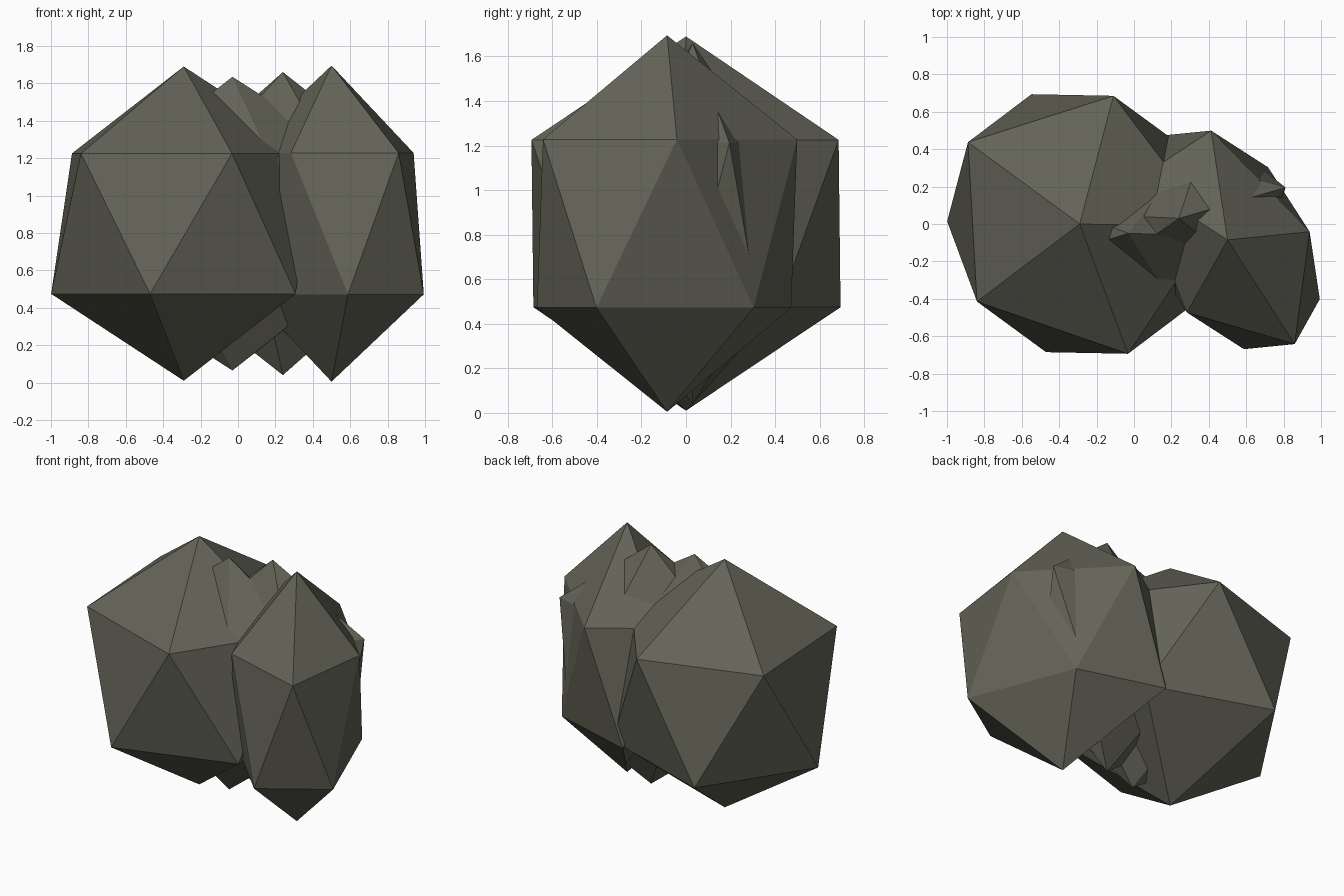
import bpy, bmesh
from mathutils import Matrix

if "Cube" in bpy.data.objects:
    bpy.data.objects.remove(bpy.data.objects["Cube"])

stone = bpy.data.materials.new("dark_olive_stone")
stone.diffuse_color = (0.125, 0.125, 0.096, 1.0)
stone.use_nodes = True
stone.node_tree.nodes["Principled BSDF"].inputs["Base Color"].default_value = stone.diffuse_color


def boulder(name, centre, u, v, half_height):
    """Stretched 20-sided stone; u and v are the axes of its upper vertex ring."""
    ring = 0.8944
    frame = Matrix((
        (u[0] / ring, v[0] / ring, 0, centre[0]),
        (u[1] / ring, v[1] / ring, 0, centre[1]),
        (0, 0, half_height, centre[2]),
        (0, 0, 0, 1)))
    bm = bmesh.new()
    bmesh.ops.create_icosphere(bm, subdivisions=1, radius=1.0, matrix=frame)
    mesh = bpy.data.meshes.new(name)
    bm.to_mesh(mesh)
    bm.free()
    mesh.materials.append(stone)
    obj = bpy.data.objects.new(name, mesh)
    bpy.context.collection.objects.link(obj)


# Two main stones
boulder("large_left_stone", (-0.29, 0.0, 0.85), (0.709, -0.014), (-0.041, 0.725), 0.84)
boulder("right_stone", (0.50, -0.085, 0.85), (0.439, 0.044), (-0.235, 0.600), 0.845)
# Two slim stones wedged between them
boulder("inner_left_stone", (-0.03, -0.05, 0.85), (0.68, -0.02), (0.01, 0.32), 0.785)
boulder("inner_right_stone", (0.24, 0.03, 0.85), (0.57, 0.165), (-0.08, 0.268), 0.81)
